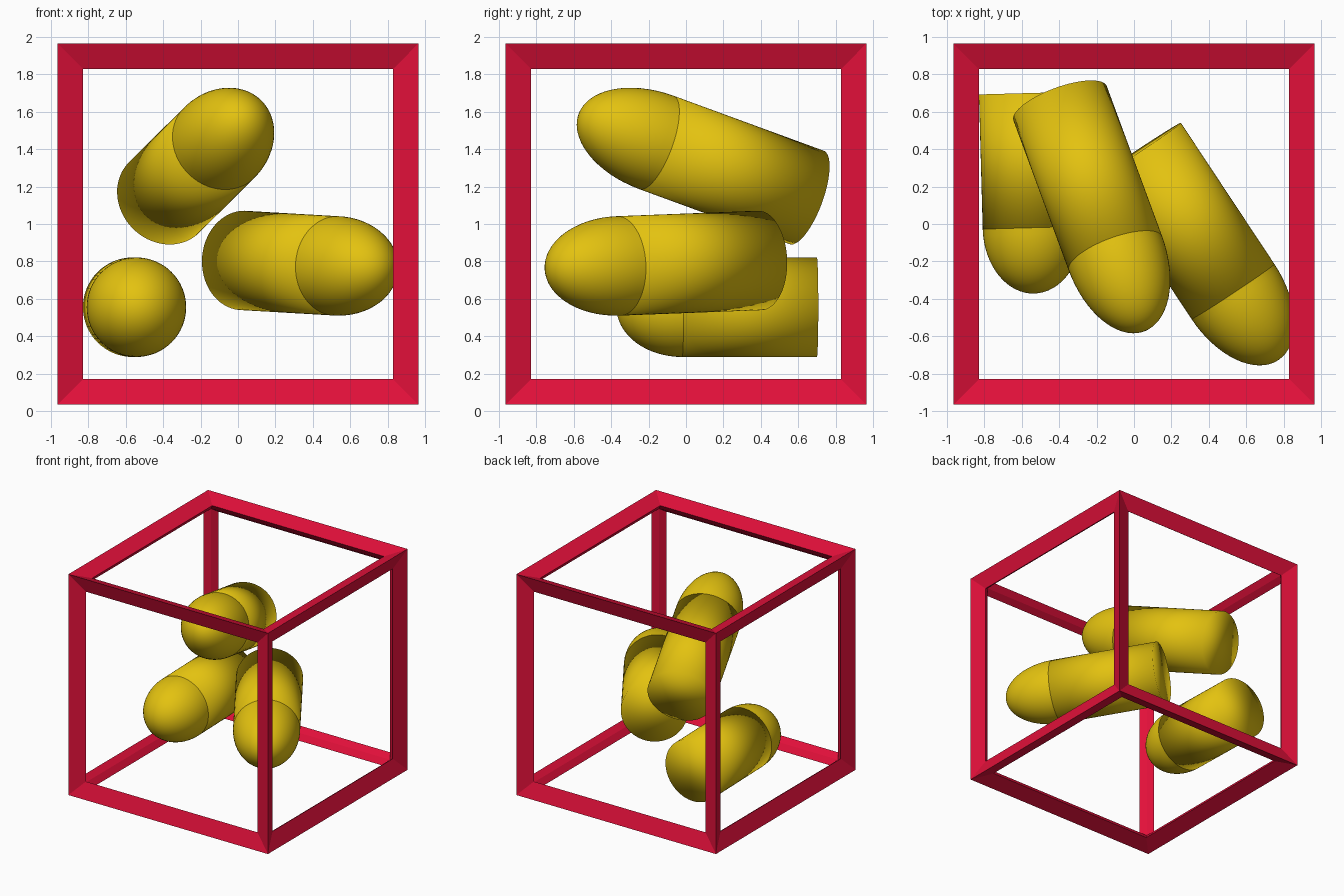
import bpy, bmesh, math
from mathutils import Matrix, Vector

if "Cube" in bpy.data.objects:
    bpy.data.objects.remove(bpy.data.objects["Cube"])


def material(name, rgb):
    m = bpy.data.materials.new(name)
    m.diffuse_color = (*rgb, 1)
    m.use_nodes = True
    m.node_tree.nodes["Principled BSDF"].inputs["Base Color"].default_value = m.diffuse_color
    return m


RED = material("crimson", (0.76, 0.005, 0.042))
GOLD = material("golden_yellow", (0.77, 0.54, 0.005))


def make_object(name, bm, mat, smooth):
    mesh = bpy.data.meshes.new(name)
    bmesh.ops.recalc_face_normals(bm, faces=bm.faces)
    for f in bm.faces:
        f.smooth = smooth
    bm.to_mesh(mesh)
    bm.free()
    mesh.materials.append(mat)
    ob = bpy.data.objects.new(name, mesh)
    bpy.context.collection.objects.link(ob)
    return ob


# Open cube frame with kite-shaped bars, sharp outer edges
BAR = 0.171
bm = bmesh.new()
bmesh.ops.create_cube(bm, size=2 - BAR)
bmesh.ops.translate(bm, verts=bm.verts, vec=(0, 0, 1))
frame = make_object("cube_frame", bm, RED, False)
wire = frame.modifiers.new("bars", 'WIREFRAME')
wire.thickness = BAR
wire.offset = 0
wire.use_even_offset = True
wire.use_replace = True


# Round-nosed capsule: flat-ended cylinder plus half-ellipsoid nose
def capsule(name, base, seam, nose_length, radius=0.266):
    base, seam = Vector(base), Vector(seam)
    axis = seam - base
    turn = axis.to_track_quat('Z', 'Y').to_matrix().to_4x4()

    bm = bmesh.new()
    bmesh.ops.create_cone(bm, cap_ends=True, segments=64, radius1=radius,
                          radius2=radius, depth=axis.length)
    bm.transform(Matrix.Translation((base + seam) / 2) @ turn)
    make_object(name + "_body", bm, GOLD, True)

    bm = bmesh.new()
    bmesh.ops.create_uvsphere(bm, u_segments=64, v_segments=32, radius=1)
    lower = [v for v in bm.verts if v.co.z < -0.001]
    bmesh.ops.delete(bm, geom=lower, context='VERTS')
    bm.transform(Matrix.Translation(seam) @ turn
                 @ Matrix.Diagonal((radius, radius, nose_length, 1)))
    make_object(name + "_nose", bm, GOLD, True)


capsule("lower_capsule", (-0.563, 0.70, 0.555), (-0.543, -0.02, 0.555), 0.352)
capsule("upper_capsule", (-0.395, 0.645, 1.142), (-0.099, -0.158, 1.436), 0.46)
capsule("middle_capsule", (0.029, 0.394, 0.805), (0.529, -0.361, 0.776), 0.44)
